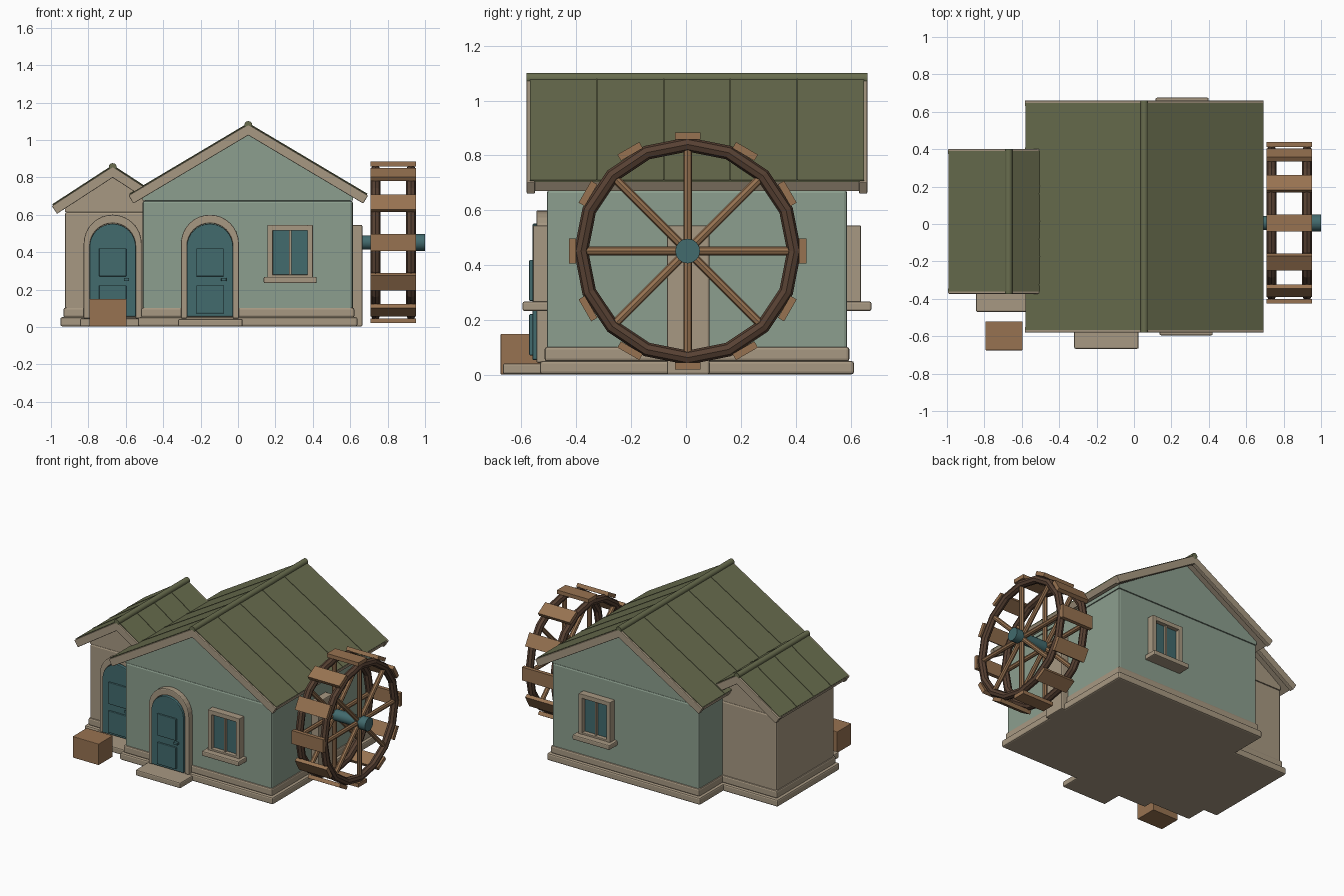
import bpy, bmesh, math
from mathutils import Vector, Matrix

cube = bpy.data.objects.get("Cube")
if cube:
    bpy.data.objects.remove(cube, do_unlink=True)


def material(name, rgb):
    m = bpy.data.materials.new(name)
    m.use_nodes = True
    col = [(c / 255) ** 2.2 for c in rgb] + [1]
    m.diffuse_color = col
    m.node_tree.nodes["Principled BSDF"].inputs["Base Color"].default_value = col
    return m


SAGE = material("sage plaster", (139, 157, 141))
STONE = material("beige stone", (166, 151, 129))
GREEN = material("olive roof", (104, 108, 79))
TEAL = material("dark teal", (68, 106, 109))
WOOD = material("warm wood", (150, 114, 82))
DARK = material("dark wood", (88, 67, 54))


def finish(name, bm, mat, bevel=0, smooth=False):
    bmesh.ops.recalc_face_normals(bm, faces=bm.faces)
    mesh = bpy.data.meshes.new(name)
    bm.to_mesh(mesh)
    bm.free()
    ob = bpy.data.objects.new(name, mesh)
    bpy.context.collection.objects.link(ob)
    mesh.materials.append(mat)
    if bevel:
        mod = ob.modifiers.new("bevel", "BEVEL")
        mod.width = bevel
        mod.segments = 2
        mod.limit_method = "ANGLE"
    if smooth:
        bpy.ops.object.select_all(action="DESELECT")
        ob.select_set(True)
        bpy.context.view_layer.objects.active = ob
        bpy.ops.object.shade_smooth_by_angle(angle=math.radians(40))
    return ob


def box(name, mat, xs, ys, zs, bevel=0):
    bm = bmesh.new()
    size = [b - a for a, b in (xs, ys, zs)]
    mid = [(a + b) / 2 for a, b in (xs, ys, zs)]
    bmesh.ops.create_cube(bm, size=1, matrix=Matrix.Translation(mid) @ Matrix.Diagonal((*size, 1)))
    return finish(name, bm, mat, bevel)


def prism(name, mat, outline, y0, y1, bevel=0):
    # outline in x and z, extruded along y
    bm = bmesh.new()
    face = bm.faces.new([bm.verts.new((x, y0, z)) for x, z in outline])
    moved = bmesh.ops.extrude_face_region(bm, geom=[face])["geom"]
    bmesh.ops.translate(bm, vec=(0, y1 - y0, 0), verts=[v for v in moved if isinstance(v, bmesh.types.BMVert)])
    return finish(name, bm, mat, bevel)


def rod(name, mat, a, b, r, sides=12):
    a, b = Vector(a), Vector(b)
    bm = bmesh.new()
    turn = (b - a).to_track_quat("Z", "Y").to_matrix().to_4x4()
    bmesh.ops.create_cone(bm, cap_ends=True, segments=sides, radius1=r, radius2=r, depth=(b - a).length,
                          matrix=Matrix.Translation((a + b) / 2) @ turn)
    return finish(name, bm, mat, 0, True)


def chevron(cx, apex, half, slope, top, thick):
    # roof cross-section between two offsets from the roof plane
    ang = math.atan(slope)
    s, c = math.sin(ang), math.cos(ang)

    def edge(off):
        x, z = half + off * s, apex - slope * half + off * c
        return [(cx - x, z), (cx, apex + off / c), (cx + x, z)]
    return edge(top) + edge(top - thick)[::-1]


def roof(label, cx, apex, half, slope, y0, y1, panels):
    for end, a, b in (("front", y0, y0 + 0.03), ("back", y1 - 0.03, y1)):
        prism(f"{label}_{end}_bargeboard", STONE, chevron(cx, apex, half, slope, 0, 0.05), a, b, 0.004)
    prism(f"{label}_roof_deck", STONE, chevron(cx, apex, half - 0.004, slope, -0.003, 0.037), y0 + 0.02, y1 - 0.02)
    a, b = y0 + 0.012, y1 - 0.012
    prism(f"{label}_roof_sheet", GREEN, chevron(cx, apex, half - 0.006, slope, 0.004, 0.015), a, b)
    for i in range(1, panels):
        y = a + (b - a) * i / panels
        prism(f"{label}_roof_seam_{i}", GREEN, chevron(cx, apex, half - 0.007, slope, 0.007, 0.006), y - 0.003, y + 0.003)
    rod(f"{label}_ridge", GREEN, (cx, y0, apex - 0.003), (cx, y1, apex - 0.003), 0.021)


def walls(label, mat, x0, x1, y0, y1, eave, peak):
    mid = (x0 + x1) / 2
    box(f"{label}_walls", mat, (x0, x1), (y0, y1), (0.03, eave), 0.012)
    prism(f"{label}_gable", mat, [(x0, eave), (x1, eave), (x1, eave + 0.025), (mid, peak), (x0, eave + 0.025)], y0, y1)
    for part, grow, z0, z1 in (("plinth", 0.025, 0.003, 0.052), ("skirting", 0.008, 0.05, 0.103)):
        box(f"{label}_{part}", STONE, (x0 - grow, x1 + grow), (y0 - grow, y1 + grow), (z0, z1), 0.01)


def arch(cx, r, spring, base, n=16):
    pts = [(cx + r * math.cos(math.pi * i / n), spring + r * math.sin(math.pi * i / n)) for i in range(n + 1)]
    return [(cx + r, base)] + pts + [(cx - r, base)]


def door(label, cx, y):
    ring = arch(cx, 0.155, 0.445, 0.045) + arch(cx, 0.122, 0.432, 0.045)[::-1]
    prism(f"{label}_door_frame", STONE, ring, y - 0.038, y + 0.01, 0.006)
    prism(f"{label}_door", TEAL, arch(cx, 0.124, 0.428, 0.055), y - 0.052, y + 0.005, 0.005)
    for part, z0 in (("lower", 0.072), ("upper", 0.27)):
        box(f"{label}_door_{part}_panel", TEAL, (cx - 0.073, cx + 0.073), (y - 0.064, y - 0.04), (z0, z0 + 0.15), 0.004)
    box(f"{label}_door_handle", TEAL, (cx + 0.06, cx + 0.088), (y - 0.072, y - 0.04), (0.245, 0.262), 0.003)


def window(label, cx, y, out):
    # out is the outward direction along y
    def ys(a, b):
        return tuple(sorted((y + out * a, y + out * b)))
    for side in (-1, 1):
        x = cx + side * 0.107
        box(f"{label}_window_jamb", STONE, (x - 0.014, x + 0.014), ys(-0.01, 0.05), (0.26, 0.545), 0.003)
    for part, z0, z1 in (("head", 0.515, 0.545), ("foot", 0.255, 0.28)):
        box(f"{label}_window_{part}", STONE, (cx - 0.115, cx + 0.115), ys(-0.01, 0.048), (z0, z1), 0.003)
    box(f"{label}_window_mullion", STONE, (cx - 0.006, cx + 0.006), ys(-0.01, 0.035), (0.27, 0.53))
    box(f"{label}_window_glass", TEAL, (cx - 0.1, cx + 0.1), ys(-0.01, 0.02), (0.27, 0.53))
    box(f"{label}_window_sill", STONE, (cx - 0.142, cx + 0.142), ys(-0.01, 0.088), (0.234, 0.268), 0.007)


# main house
walls("house", SAGE, -0.51, 0.614, -0.507, 0.587, 0.675, 1.045)
roof("house", 0.055, 1.083, 0.64, 0.594, -0.58, 0.66, 5)
door("house", -0.15, -0.507)
box("house_step", STONE, (-0.32, 0.025), (-0.667, -0.5), (0.003, 0.043), 0.008)
window("front", 0.279, -0.507, -1)
window("back", 0.257, 0.587, 1)

# side annex
walls("annex", STONE, -0.925, -0.415, -0.3, 0.33, 0.615, 0.82)
roof("annex", -0.67, 0.858, 0.325, 0.65, -0.373, 0.402, 4)
door("annex", -0.67, -0.3)
box("annex_step", STONE, (-0.845, -0.495), (-0.47, -0.29), (0.003, 0.045), 0.008)

# crate by the door
box("crate", WOOD, (-0.795, -0.595), (-0.675, -0.52), (0.003, 0.15), 0.003)

# water wheel
WY, WZ = 0.006, 0.452


def on_wheel(x, r, ang):
    return (x, WY + r * math.cos(ang), WZ + r * math.sin(ang))


box("axle_post", STONE, (0.6, 0.665), (-0.07, 0.085), (0.003, 0.545), 0.006)
rod("axle", TEAL, (0.65, WY, WZ), (0.97, WY, WZ), 0.038, 16)
rod("axle_cap", TEAL, (0.948, WY, WZ), (1.0, WY, WZ), 0.045, 16)
for side, x in (("inner", 0.735), ("outer", 0.925)):
    bpy.ops.mesh.primitive_torus_add(location=(x, WY, WZ), rotation=(0, math.pi / 2, 0), major_segments=16,
                                     minor_segments=8, major_radius=0.388, minor_radius=0.026)
    rim = bpy.context.object
    rim.name = f"{side}_rim"
    rim.data.materials.append(DARK)
    for i in range(8):
        rod(f"{side}_spoke", WOOD, (x, WY, WZ), on_wheel(x, 0.37, i * math.pi / 4), 0.016, 8)
for i in range(12):
    ang = i * math.pi / 6
    paddle = box("paddle", WOOD, (-0.121, 0.121), (-0.013, 0.013), (-0.046, 0.046))
    paddle.location = on_wheel(0.83, 0.419, ang)
    paddle.rotation_euler.x = ang
